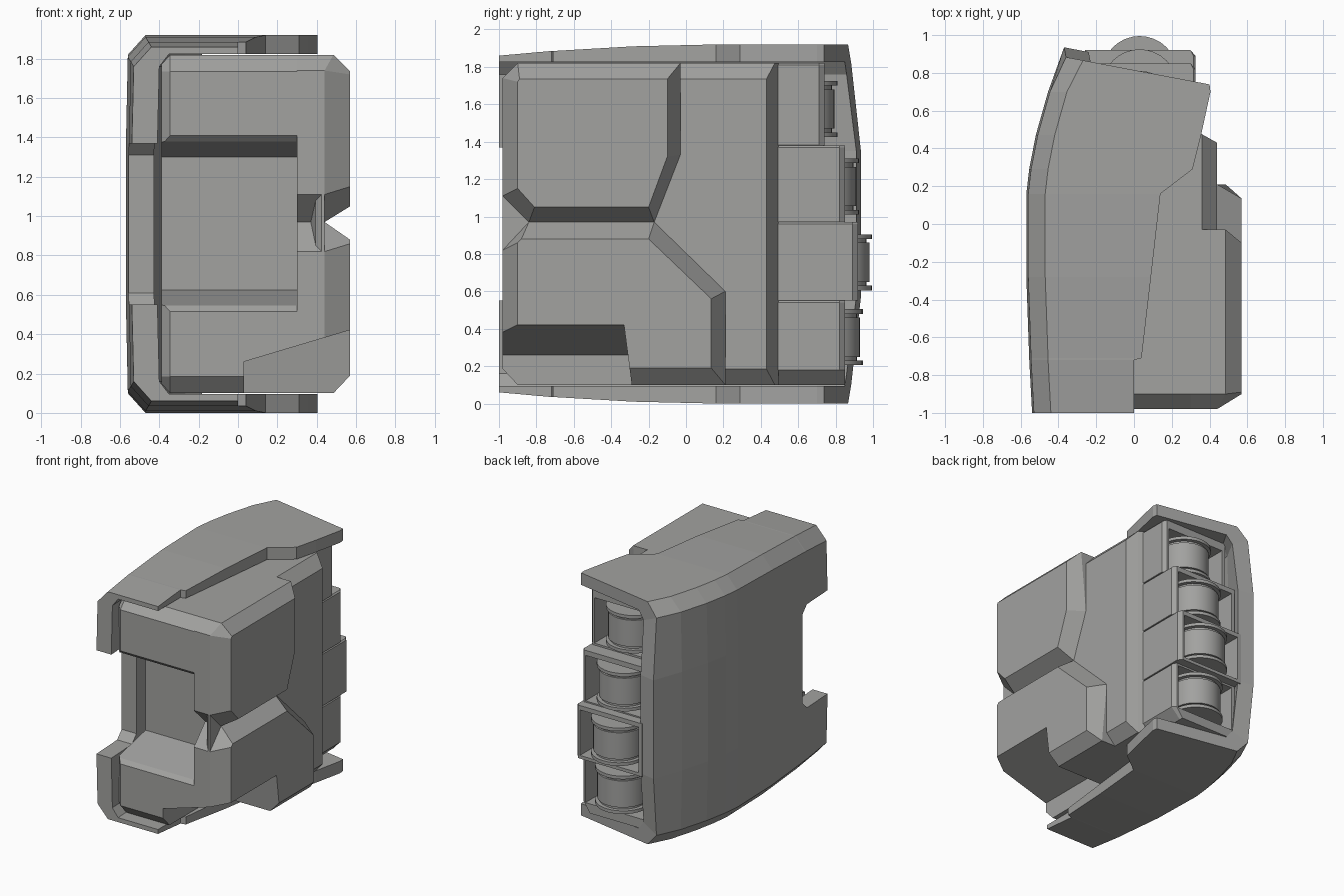
import bpy, bmesh, math

cube = bpy.data.objects.get("Cube")
if cube:
    bpy.data.objects.remove(cube, do_unlink=True)

GREY = (0.36, 0.36, 0.35, 1)
mat = bpy.data.materials.new("warm_grey")
mat.use_nodes = True
mat.diffuse_color = GREY
mat.node_tree.nodes["Principled BSDF"].inputs["Base Color"].default_value = GREY


def make(name, bm):
    bmesh.ops.recalc_face_normals(bm, faces=bm.faces)
    mesh = bpy.data.meshes.new(name)
    bm.to_mesh(mesh)
    bm.free()
    mesh.materials.append(mat)
    obj = bpy.data.objects.new(name, mesh)
    bpy.context.collection.objects.link(obj)
    return obj


def loft(name, rings):
    """Skin matching rings of points; ends are closed with strips of quads."""
    bm = bmesh.new()
    rows = [[bm.verts.new(p) for p in ring] for ring in rings]
    n = len(rows[0])
    for a, b in zip(rows, rows[1:]):
        for i in range(n):
            j = (i + 1) % n
            bm.faces.new((a[i], a[j], b[j], b[i]))
    for row in (rows[0], rows[-1]):
        for i in range(n // 2 - 1):
            bm.faces.new((row[i], row[i + 1], row[n - 2 - i], row[n - 1 - i]))
    return make(name, bm)


def along_x(x, outline):
    return [(x, y, z) for y, z in outline]


def box(name, x0, x1, y0, y1, z0, z1):
    outline = [(y0, z0), (y1, z0), (y1, z1), (y0, z1)]
    return loft(name, [along_x(x0, outline), along_x(x1, outline)])


def cut(target, cutter):
    mod = target.modifiers.new("cut", 'BOOLEAN')
    mod.operation, mod.solver, mod.object = 'DIFFERENCE', 'EXACT', cutter
    bpy.context.view_layer.objects.active = target
    bpy.ops.object.modifier_apply(modifier=mod.name)


def drop(obj):
    bpy.data.objects.remove(obj, do_unlink=True)


TOP = 1.92  # full height; the shell is mirrored about TOP / 2


# Curved outer shell: a C-shaped section swept from front to back
def shell_ring(y, xo, xi, top, last=False):
    half = [(xi, top), (xo + 0.09, top), (xo, top - 0.1), (xo - 0.01, 1.35)]
    inner = [(xo + 0.12, 1.35), (xo + 0.13, 1.76), (xo + 0.18, 1.825), (xi, 1.825)]
    outer = half + [(x, TOP - z) for x, z in reversed(half)]
    lining = [(x, TOP - z) for x, z in reversed(inner)] + inner
    ring = []
    for x, z in outer + lining:
        bulge = 0.05 if 0.5 < z < 1.4 else 0
        ring.append((x, 0.815 - 0.19 * x + bulge if last else y, z))
    return ring


stations = [
    (-1, -0.53, 0, 1.86), (-0.72, -0.545, 0, 1.885), (-0.71, -0.545, 0.04, 1.885),
    (-0.28, -0.56, 0.09, 1.91), (0.16, -0.56, 0.14, TOP), (0.29, -0.545, 0.31, TOP),
    (0.47, -0.51, 0.355, TOP), (0.70, -0.445, 0.405, TOP),
]
shell = loft("outer_shell", [shell_ring(*s) for s in stations]
             + [shell_ring(0, -0.36, 0.4, TOP, True)])
notch = [(-1.1, 0.55), (-0.72, 0.55), (-0.66, 0.61),
         (-0.66, 1.31), (-0.72, 1.37), (-1.1, 1.37)]
cutter = loft("notch_cutter", [along_x(-0.8, notch), along_x(-0.3, notch)])
cut(shell, cutter)
drop(cutter)

# Main body block with chamfered rims
LOW, HIGH, C = 0.10, 1.82, 0.085


def block_outline(front, back, inset):
    lo, hi = LOW + inset, HIGH - inset
    return [(front, LOW + C), (-0.9, lo), (back, lo),
            (back, hi), (-0.9, hi), (front, HIGH - C)]


full = block_outline(-0.98, 0.495, 0)
body = loft("main_body", [
    along_x(-0.39, block_outline(-0.93, 0.45, 0.05)), along_x(-0.345, full),
    along_x(0.32, full),
    along_x(0.36, block_outline(-0.98, 0.475, 0)),
    along_x(0.44, block_outline(-0.98, 0.43, C)),
])


# Raised side panels with sloping rims
def panel(name, base, face):
    rim = [(0.485 if z in (LOW, HIGH) else 0.44, y, z) for y, z in base]
    return loft(name, [along_x(0.3, base), rim, along_x(0.57, face)])


panel("upper_side_panel",
      [(-0.98, 1.74), (-0.9, HIGH), (-0.03, HIGH), (-0.03, 1.33),
       (-0.17, 0.97), (-0.5, 0.97), (-0.84, 0.97), (-0.98, 1.11)],
      [(-0.9, 1.72), (-0.89, 1.735), (-0.1, 1.735), (-0.1, 1.32),
       (-0.2, 1.05), (-0.5, 1.05), (-0.81, 1.05), (-0.9, 1.15)])
lower = panel("lower_side_panel",
              [(-0.98, 0.82), (-0.84, 0.97), (-0.17, 0.97), (0.21, 0.60),
               (0.21, LOW), (-0.5, LOW), (-0.9, LOW), (-0.98, 0.19)],
              [(-0.9, 0.86), (-0.88, 0.88), (-0.2, 0.88), (0.135, 0.56),
               (0.135, 0.19), (-0.5, 0.19), (-0.89, 0.19), (-0.9, 0.2)])


# Front pocket, open toward the shell
def pocket_ring(y, inset):
    r, lo, hi = 0.425 - inset, 0.515 + inset, 1.41 - inset
    k = 0.08 * (1 - inset / 0.12)
    return [(-0.6, y, lo), (r - k, y, lo), (r, y, lo + k),
            (r, y, hi - k), (r - k, y, hi), (-0.6, y, hi)]


cutter = loft("pocket_cutter", [pocket_ring(-1.05, 0), pocket_ring(-0.98, 0),
                                pocket_ring(-0.95, 0.03), pocket_ring(-0.6, 0.11)])
cut(body, cutter)
drop(cutter)

# Sloping undercut at the lower front corner
wedge = [(0.03, 0), (0.03, 0.26), (0.7, 0.46), (0.7, 0)]
cutter = loft("undercut_cutter", [
    [(x, -1.1, z) for x, z in wedge],
    [(x, -0.29 - 0.13 * (z - 0.1), z) for x, z in wedge]])
cut(body, cutter)
cut(lower, cutter)
drop(cutter)


# Flanged drums, each turned around a vertical axis
def drum(name, x, y, z):
    half = [(0.2, 0.15), (0.2, 0.125), (0.17, 0.125), (0.17, 0.105), (0.185, 0.105)]
    profile = [(0, 0.15)] + half + [(r, -h) for r, h in reversed(half)] + [(0, -0.15)]
    bm = bmesh.new()
    vs = [bm.verts.new((r, 0, h)) for r, h in profile]
    edges = [bm.edges.new(pair) for pair in zip(vs, vs[1:])]
    bmesh.ops.spin(bm, geom=vs + edges, cent=(0, 0, 0), axis=(0, 0, 1),
                   angle=math.tau, steps=32)
    bmesh.ops.remove_doubles(bm, verts=bm.verts, dist=0.0005)
    obj = make(name, bm)
    obj.location = (x, y, z)
    bpy.ops.object.select_all(action='DESELECT')
    obj.select_set(True)
    bpy.context.view_layer.objects.active = obj
    bpy.ops.object.shade_smooth_by_angle(angle=math.radians(30))


# Stepped rear housings, bottom to top: z0, z1, rear edge, drum centre y and z
bays = [(LOW, 0.55, 0.85, 0.745, 0.355), (0.55, 0.97, 0.92, 0.795, 0.755),
        (0.97, 1.38, 0.85, 0.725, 1.16), (1.38, HIGH, 0.74, 0.61, 1.575)]
for i, (z0, z1, back, dy, dz) in enumerate(bays, 1):
    c = 0.08 if i == 1 else 0.002
    section = [(-0.26, z0), (0.325 - c, z0), (0.325, z0 + c),
               (0.325, z1 - 0.01), (0.315, z1), (-0.26, z1)]
    housing = loft(f"rear_housing_{i}", [
        [(x, 0.4, z) for x, z in section], [(x, back - 0.03, z) for x, z in section],
        [(min(x, 0.3), back, z) for x, z in section]])
    cutter = box("bay_cutter", -0.23, 0.285, 0.52, 1.1, dz - 0.18, dz + 0.18)
    cut(housing, cutter)
    drop(cutter)
    drum(f"drum_{i}", 0.03, dy, dz)
